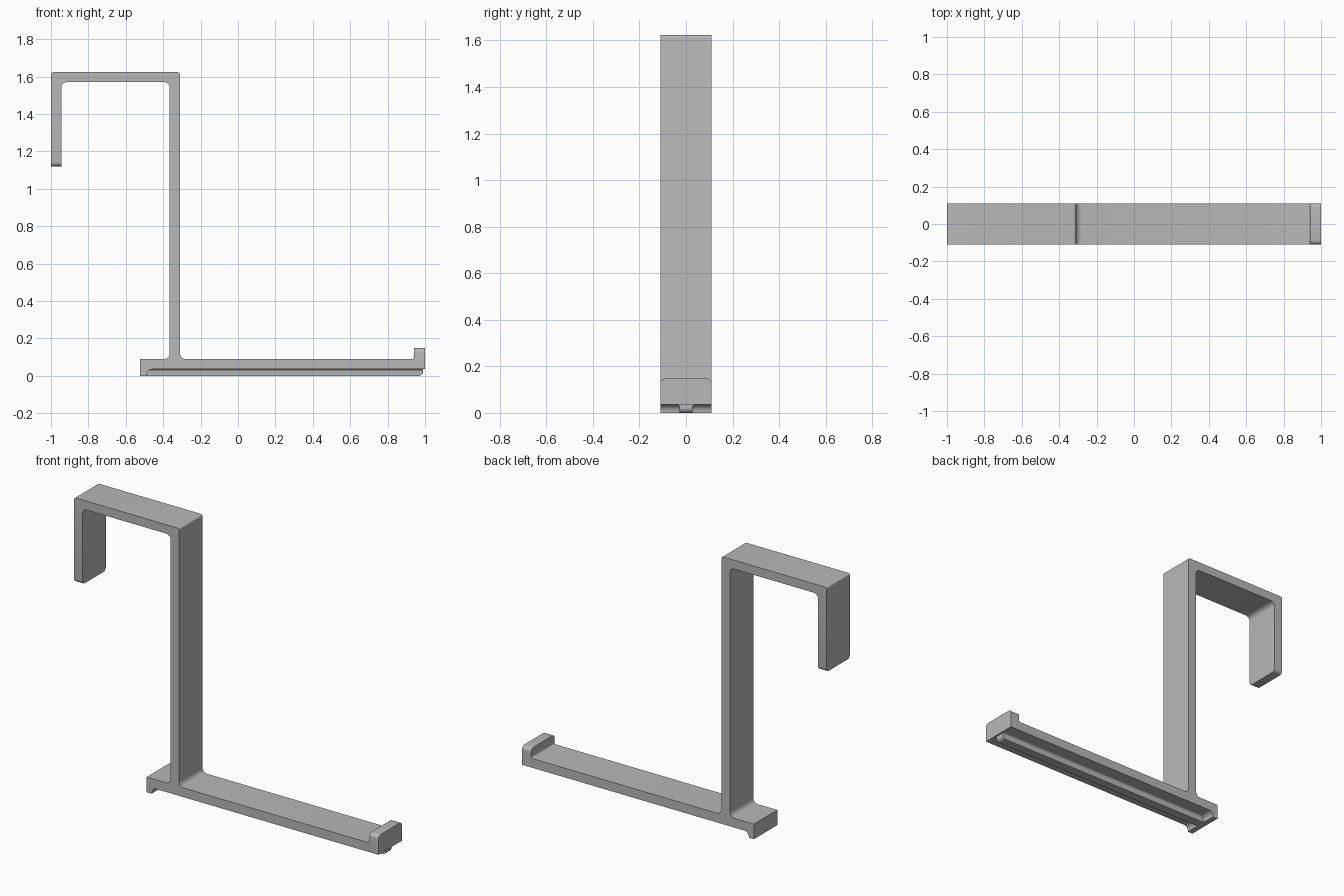
import bpy, bmesh, math
from mathutils import Vector, Matrix

if "Cube" in bpy.data.objects:
    bpy.data.objects.remove(bpy.data.objects["Cube"], do_unlink=True)

# Single grey plastic
grey = bpy.data.materials.new("grey plastic")
grey.use_nodes = True
colour = (0.48, 0.48, 0.48, 1)
grey.diffuse_color = colour
grey.node_tree.nodes["Principled BSDF"].inputs["Base Color"].default_value = colour

HALF = 0.11      # half depth of the strap
FLOOR = 0.035    # underside of the arm


def rounded(corners, steps=6):
    """Outline through (u, v, radius) corners with each corner filleted."""
    out = []
    for i, (u, v, r) in enumerate(corners):
        p = Vector((u, v))
        if not r:
            out.append(p)
            continue
        a = (Vector(corners[i - 1][:2]) - p).normalized()
        b = (Vector(corners[(i + 1) % len(corners)][:2]) - p).normalized()
        half = a.angle(b) / 2
        centre = p + (a + b).normalized() * r / math.sin(half)
        start = p + a * r / math.tan(half) - centre
        end = p + b * r / math.tan(half) - centre
        sweep = start.angle_signed(end)
        for k in range(steps + 1):
            out.append(centre + Matrix.Rotation(-sweep * k / steps, 2) @ start)
    return out


def extrude(name, outline, place, offset, round_edges, radius):
    """Extrude an outline, round the edges picked by a rule, make an object."""
    bm = bmesh.new()
    face = bm.faces.new([bm.verts.new(place(p)) for p in outline])
    made = bmesh.ops.extrude_face_region(bm, geom=[face], use_keep_orig=True)
    bmesh.ops.translate(bm, vec=offset,
                        verts=[g for g in made["geom"] if isinstance(g, bmesh.types.BMVert)])
    bmesh.ops.recalc_face_normals(bm, faces=bm.faces)
    picked = [e for e in bm.edges if round_edges(*[v.co for v in e.verts])]
    bmesh.ops.bevel(bm, geom=picked, offset=radius, segments=6, profile=0.5, affect='EDGES')
    bmesh.ops.recalc_face_normals(bm, faces=bm.faces)
    mesh = bpy.data.meshes.new(name)
    bm.to_mesh(mesh)
    bm.free()
    mesh.materials.append(grey)
    obj = bpy.data.objects.new(name, mesh)
    bpy.context.collection.objects.link(obj)
    bpy.ops.object.select_all(action='DESELECT')
    obj.select_set(True)
    bpy.context.view_layer.objects.active = obj
    bpy.ops.object.shade_smooth_by_angle(angle=math.radians(35))
    return obj


# Hook, upright, arm, lip and foot share one bent-strap side profile
strap = rounded([
    (-1, 1.12, 0), (-1, 1.623, 0.012), (-0.31, 1.623, 0.012),
    (-0.31, 0.09, 0.03), (0.94, 0.09, 0.01), (0.94, 0.148, 0),
    (1, 0.148, 0), (1, FLOOR, 0), (-0.49, FLOOR, 0.03), (-0.49, 0, 0),
    (-0.523, 0, 0), (-0.523, 0.09, 0), (-0.365, 0.09, 0.03),
    (-0.365, 1.57, 0.03), (-0.945, 1.57, 0.03), (-0.945, 1.12, 0)])


def free_end(a, b):
    """Side edges of the hook tip and of the lip top."""
    return (abs(a.y - b.y) < 1e-4 and abs(a.z - b.z) < 1e-4
            and any(abs(a.z - z) < 1e-4 for z in (1.12, 0.148)))


extrude("hook_strap", strap, lambda p: (p.x, -HALF, p.y),
        (0, 2 * HALF, 0), free_end, 0.022)

# Stiffening rib under the arm, flared into it, with a rounded outer end
rib = rounded([
    (-0.05, FLOOR + 0.01, 0), (-0.05, FLOOR, 0), (-0.027, FLOOR, 0.012),
    (-0.027, 0, 0), (0.027, 0, 0), (0.027, FLOOR, 0.012),
    (0.05, FLOOR, 0), (0.05, FLOOR + 0.01, 0)])


def rib_end(a, b):
    return a.x > 0.9 and b.x > 0.9 and a.z < 1e-4 and b.z < 1e-4


extrude("arm_rib", rib, lambda p: (-0.51, p.x, p.y),
        (1.5, 0, 0), rib_end, 0.022)
